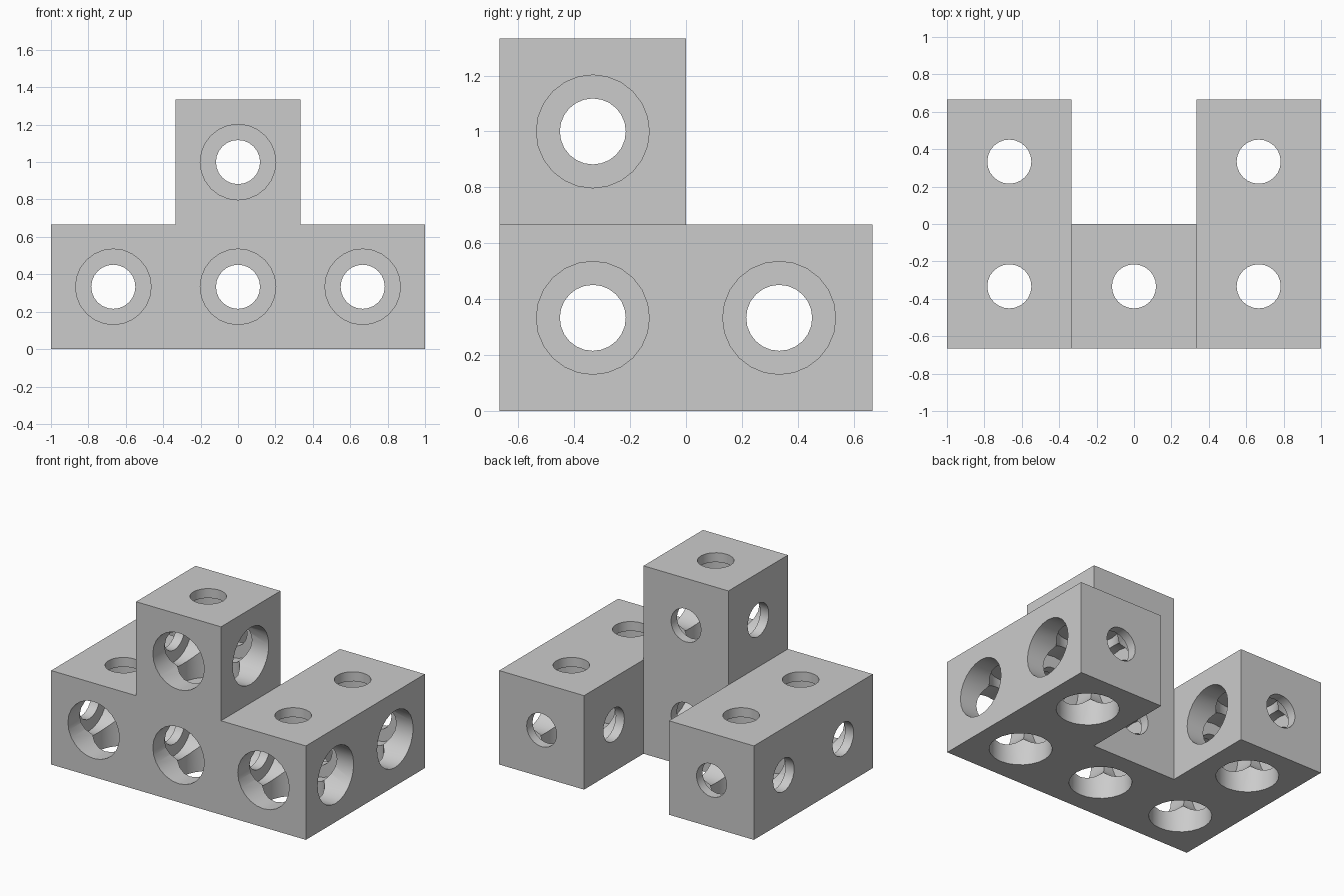
import bpy, bmesh, math
from mathutils import Vector, Matrix

if "Cube" in bpy.data.objects:
    bpy.data.objects.remove(bpy.data.objects["Cube"])

S = 2 / 3            # cube side
H = S / 2
R_BIG, R_SMALL = 0.202, 0.118
WALL = 0.067         # thickness left around each small hole
SIDES = 24
EPS = 0.002

cells = {(-1, 0, 0), (0, 0, 0), (1, 0, 0), (-1, 1, 0), (1, 1, 0), (0, 0, 1)}


def centre(c):
    return Vector((c[0] * S, c[1] * S - H, c[2] * S + H))


grey = bpy.data.materials.new("light_grey")
grey.diffuse_color = (0.6, 0.6, 0.6, 1)
grey.use_nodes = True
grey.node_tree.nodes["Principled BSDF"].inputs["Base Color"].default_value = grey.diffuse_color


def finish(bm, name):
    me = bpy.data.meshes.new(name)
    bm.to_mesh(me)
    bm.free()
    me.materials.append(grey)
    ob = bpy.data.objects.new(name, me)
    bpy.context.collection.objects.link(ob)
    return ob


# Solid body: outer faces of the joined cubes
bm = bmesh.new()
for c in cells:
    for axis in range(3):
        for sign in (-1, 1):
            n = list(c)
            n[axis] += sign
            if tuple(n) in cells:
                continue
            u, v, w = Vector(), Vector(), Vector()
            w[axis], u[(axis + 1) % 3], v[(axis + 2) % 3] = sign * H, H, H * sign
            bm.faces.new([bm.verts.new(centre(c) + w + a * u + b * v)
                          for a, b in ((-1, -1), (1, -1), (1, 1), (-1, 1))])
bmesh.ops.remove_doubles(bm, verts=bm.verts, dist=1e-4)
bmesh.ops.dissolve_limit(bm, angle_limit=0.01, verts=bm.verts, edges=bm.edges)
bmesh.ops.recalc_face_normals(bm, faces=bm.faces)
body = finish(bm, "block_body")


# Stepped bore along +z: narrow at the far end, wide from the near end
def bore(matrix):
    bm = bmesh.new()
    rings = []
    for r, z in ((R_BIG, -H - EPS), (R_BIG, H - WALL), (R_SMALL, H - WALL), (R_SMALL, H + EPS)):
        rings.append([bm.verts.new((r * math.cos(t), r * math.sin(t), z))
                      for t in (2 * math.pi * i / SIDES for i in range(SIDES))])
    for a, b in zip(rings, rings[1:]):
        for i in range(SIDES):
            j = (i + 1) % SIDES
            bm.faces.new((a[i], a[j], b[j], b[i]))
    bm.faces.new(rings[0][::-1])
    bm.faces.new(rings[-1])
    bm.transform(matrix)
    bmesh.ops.recalc_face_normals(bm, faces=bm.faces)
    ob = finish(bm, "bore_cutter")
    ob.hide_render = True
    return ob


# Wide ends face the front, the right and the bottom
turns = [Matrix.Identity(4),
         Matrix.Rotation(-math.pi / 2, 4, 'X'),
         Matrix.Rotation(-math.pi / 2, 4, 'Y')]
cutters = []
for c in sorted(cells):
    for turn in turns:
        cutter = bore(Matrix.Translation(centre(c)) @ turn)
        mod = body.modifiers.new("bore", 'BOOLEAN')
        mod.operation, mod.solver, mod.object = 'DIFFERENCE', 'EXACT', cutter
        cutters.append(cutter)

# Apply the cuts and shade the bores smoothly
bpy.context.view_layer.objects.active = body
body.select_set(True)
for mod in list(body.modifiers):
    bpy.ops.object.modifier_apply(modifier=mod.name)
for cutter in cutters:
    bpy.data.objects.remove(cutter)
bpy.ops.object.shade_smooth_by_angle(angle=math.radians(30))
